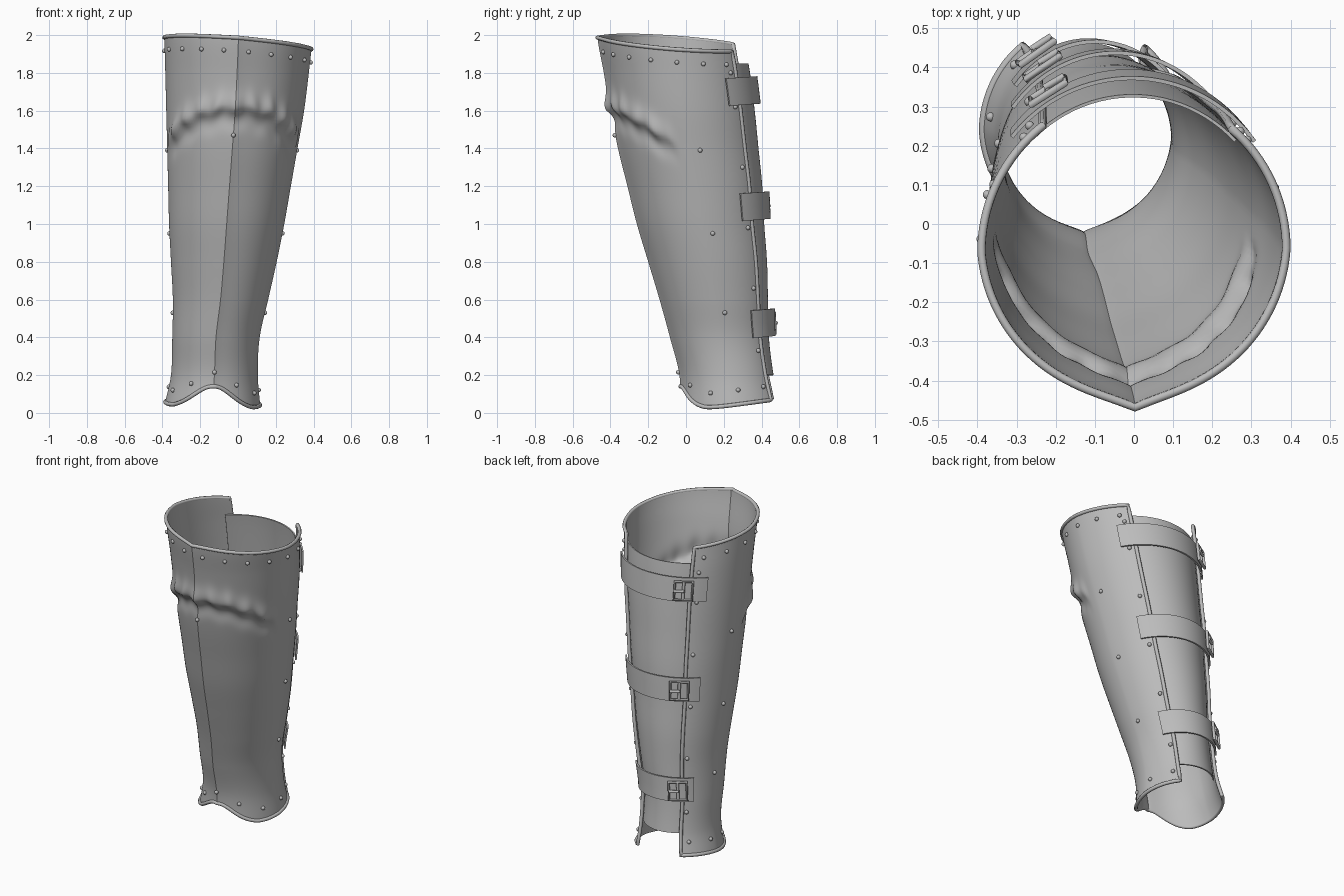
import bpy, bmesh, math
from mathutils import Vector, Matrix

if "Cube" in bpy.data.objects:
    bpy.data.objects.remove(bpy.data.objects["Cube"])

rad = math.radians

def material(name, v):
    m = bpy.data.materials.new(name)
    m.diffuse_color = (v, v, v, 1)
    m.use_nodes = True
    m.node_tree.nodes["Principled BSDF"].inputs["Base Color"].default_value = m.diffuse_color
    return m

steel = material("steel grey", 0.5)

# Leg section every 0.2 in height: left x, right x, front y, back y
SECTIONS = [(-.395, .120, -.030, .525), (-.355, .105, -.035, .48), (-.348, .115, -.085, .455),
            (-.345, .160, -.140, .450), (-.355, .205, -.200, .445), (-.365, .245, -.260, .43),
            (-.370, .280, -.310, .420), (-.375, .315, -.360, .400), (-.380, .350, -.400, .38),
            (-.385, .375, -.435, .355), (-.390, .395, -.470, .325)]

def section(z):
    """Smoothly interpolated leg section at height z."""
    f = min(max(z / 0.2, 0), 9.999)
    i = int(f)
    t = f - i
    p = [SECTIONS[min(max(i + k, 0), 10)] for k in (-1, 0, 1, 2)]
    return [b + .5 * t * (c - a + t * (2 * a - 5 * b + 4 * c - d + t * (3 * (b - c) + d - a)))
            for a, b, c, d in zip(*p)]

def point(a, z, off=0.0):
    """Point on the leg surface at angle a, height z, pushed out by off."""
    xl, xr, yf, yb = section(z)
    rx, ry = (xr - xl) / 2, (yb - yf) / 2
    ca, sa = math.cos(a), math.sin(a)
    d = abs((a - rad(270) + math.pi) % math.tau - math.pi)   # angle from the shin ridge
    if d < math.pi / 2:
        # peaked shin ridge, softer near the ankle
        off -= (0.018 + 0.014 * min(z / 1.5, 1)) * (1 - math.exp(-d / 0.19)) * math.cos(d)
        # hammered fold under the knee
        fade = min(1, max(0, (1.42 - d) / 0.25))
        zf = 1.62 - 0.17 * (d / 1.3) ** 2 + 0.008 * math.sin(17 * a)
        u = z - zf
        w = 0.03 if u < 0 else 0.07
        off += fade * (0.022 + 0.006 * math.sin(23 * a)) * math.exp(-(u / w) ** 2)
        off -= fade * 0.012 * math.exp(-((u + 0.07) / 0.05) ** 2)
    n = Vector((ca / rx, sa / ry, 0)).normalized()
    return Vector(((xl + xr) / 2 + rx * ca, (yf + yb) / 2 + ry * sa, z)) + n * off

def z_top(a):
    p = point(a, 1.95)
    return 1.952 - 0.08 * p.x - 0.075 * p.y

def z_bottom(a):
    p = point(a, 0.06)
    d = abs(a - rad(270))
    return (0.022 + 0.118 * math.exp(-(d / 0.62) ** 2) - 0.07 * min(0, p.x + 0.14)
            + 0.13 * max(0, p.y - 0.1))

def finish(ob, angle=40):
    """Apply modifiers and curves, then smooth."""
    bpy.ops.object.select_all(action='DESELECT')
    ob.select_set(True)
    bpy.context.view_layer.objects.active = ob
    bpy.ops.object.convert(target='MESH')
    bpy.ops.object.shade_smooth_by_angle(angle=rad(angle))

def add_mesh(name, bm):
    me = bpy.data.meshes.new(name)
    bm.to_mesh(me)
    bm.free()
    me.materials.append(steel)
    ob = bpy.data.objects.new(name, me)
    bpy.context.collection.objects.link(ob)
    return ob

def sheet(name, fn, nu, nv, thick):
    """Curved plate from fn(u, v), thickened inwards."""
    bm = bmesh.new()
    g = [[bm.verts.new(fn(u / nu, v / nv)) for v in range(nv + 1)] for u in range(nu + 1)]
    for u in range(nu):
        for v in range(nv):
            bm.faces.new((g[u][v], g[u + 1][v], g[u + 1][v + 1], g[u][v + 1]))
    ob = add_mesh(name, bm)
    mod = ob.modifiers.new("thickness", 'SOLIDIFY')
    mod.thickness, mod.offset = thick, -1
    finish(ob)

def tubes(name, paths, r):
    """Round rods along (points, closed) paths."""
    cu = bpy.data.curves.new(name, 'CURVE')
    cu.dimensions, cu.bevel_depth, cu.bevel_resolution = '3D', r, 2
    cu.use_fill_caps = True
    for pts, closed in paths:
        s = cu.splines.new('POLY')
        s.points.add(len(pts) - 1)
        for q, p in zip(s.points, pts):
            q.co = (*p, 1)
        s.use_cyclic_u = closed
    cu.materials.append(steel)
    ob = bpy.data.objects.new(name, cu)
    bpy.context.collection.objects.link(ob)
    finish(ob, 50)

# Main shin plate, open at the back
A0, A1 = rad(127), rad(410)

def angle_at(u):
    # two even halves that meet exactly on the ridge
    return A0 + (rad(270) - A0) * 2 * u if u < .5 else rad(270) + (A1 - rad(270)) * (2 * u - 1)

def shell(u, v):
    a = angle_at(u)
    z0, z1 = z_bottom(a), z_top(a)
    return point(a, z0 + (z1 - z0) * v)

sheet("shin_plate", shell, 128, 120, 0.010)

# Rolled rim around every edge of the plate
N = 90
rim = [shell(i / N, 0) for i in range(N)] + [shell(1, i / 40) for i in range(40)]
rim += [shell(1 - i / N, 1) for i in range(N)] + [shell(0, 1 - i / 40) for i in range(40)]
tubes("rolled_rim", [(rim, True)], 0.011)

# Calf panel closing the back gap
sheet("calf_panel", lambda u, v: point(rad(44 + 89 * u), 0.20 + 1.65 * v, -0.016), 24, 40, 0.008)

# Straps and buckles
def strap_z(a, zc):
    return zc + 0.03 * math.sin(a)

for label, zc in (("upper", 1.68), ("middle", 1.07), ("lower", 0.45)):
    def strap(u, v, zc=zc):
        a = rad(37 + 104 * u)
        return point(a, strap_z(a, zc) + 0.145 * (v - .5), 0.020)
    sheet(label + "_strap", strap, 32, 4, 0.010)

    a = rad(121)
    z = strap_z(a, zc)
    c = point(a, z, 0.034)
    t = (point(a + .05, z) - point(a - .05, z)).normalized()
    up = (point(a, z + .05) - point(a, z - .05)).normalized()
    n = t.cross(up)
    at = lambda s, h, o=0.0: c + t * s + up * h + n * o
    frame = [at(-.052, -.055), at(.052, -.055), at(.052, .055), at(-.052, .055)]
    tubes(label + "_buckle", [(frame, True), ([at(0, -.055), at(0, .055)], False),
                              ([at(.004, 0, .012), at(-.055, 0, .010)], False)], 0.009)

# Rivets
spots = []
for i in range(14):                                   # rows under the top and above the hem
    a = rad(136 + 265 * i / 13)
    spots.append((a, z_top(a) - 0.07))
for i in range(9):
    a = rad(138 + 264 * i / 8)
    spots.append((a, z_bottom(a) + 0.075))
for z in (0.33, 0.66, 0.98, 1.30, 1.62, 1.80):        # beside both back edges
    spots += [(rad(44), z), (rad(133), z)]
for z in (0.53, 0.95, 1.39):                          # down both flanks
    spots += [(rad(368), z), (rad(172), z)]
spots.append((rad(270), 1.47))                        # on the ridge
bm = bmesh.new()
for a, z in spots:
    bmesh.ops.create_uvsphere(bm, u_segments=10, v_segments=8, radius=0.012,
                              matrix=Matrix.Translation(point(a, z, 0.003)))
finish(add_mesh("rivets", bm), 60)
